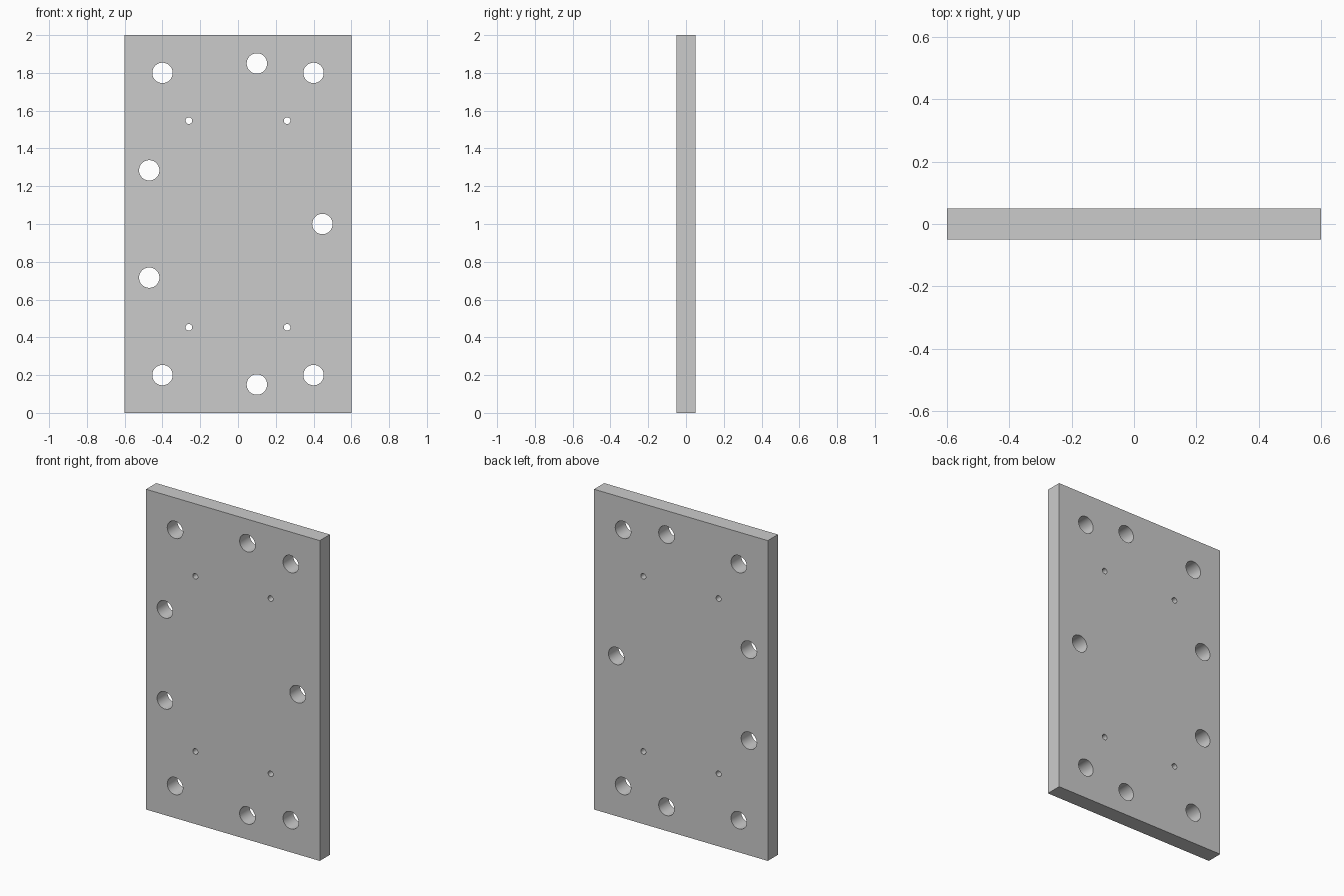
import bpy, bmesh
from math import radians
from mathutils import Matrix

if "Cube" in bpy.data.objects:
    bpy.data.objects.remove(bpy.data.objects["Cube"])

WIDTH, THICK, HEIGHT = 1.2, 0.1, 2.0
MID = HEIGHT / 2
BIG, SMALL = 0.054, 0.0175

# Holes as (x, height offset from the middle, radius), mirrored top to bottom
HOLES = [(-0.4, 0.8, BIG), (0.1, 0.85, BIG), (0.4, 0.8, BIG),
         (-0.47, 0.284, BIG), (0.447, 0.0, BIG),
         (-0.26, 0.547, SMALL), (0.26, 0.547, SMALL)]


def mesh_object(name, bm):
    mesh = bpy.data.meshes.new(name)
    bm.to_mesh(mesh)
    bm.free()
    obj = bpy.data.objects.new(name, mesh)
    bpy.context.collection.objects.link(obj)
    return obj


# Plate
bm = bmesh.new()
bmesh.ops.create_cube(bm, size=1, matrix=Matrix.Translation((0, 0, MID))
                      @ Matrix.Diagonal((WIDTH, THICK, HEIGHT, 1)))
plate = mesh_object("mounting_plate", bm)

# Drill pins for every hole, in one cutter
bm = bmesh.new()
for x, dz, r in HOLES:
    for z in sorted({MID + dz, MID - dz}):
        bmesh.ops.create_cone(bm, cap_ends=True, segments=48, radius1=r, radius2=r,
                              depth=THICK * 3,
                              matrix=Matrix.Translation((x, 0, z))
                              @ Matrix.Rotation(radians(90), 4, 'X'))
cutter = mesh_object("hole_cutter", bm)
cutter.hide_render = True

# Drill the holes, then drop the cutter
drill = plate.modifiers.new("holes", 'BOOLEAN')
drill.operation = 'DIFFERENCE'
drill.solver = 'EXACT'
drill.object = cutter
bpy.context.view_layer.objects.active = plate
plate.select_set(True)
bpy.ops.object.modifier_apply(modifier=drill.name)
bpy.data.objects.remove(cutter)

# Smooth hole walls, sharp rims and edges
bpy.ops.object.shade_smooth_by_angle(angle=radians(30))
